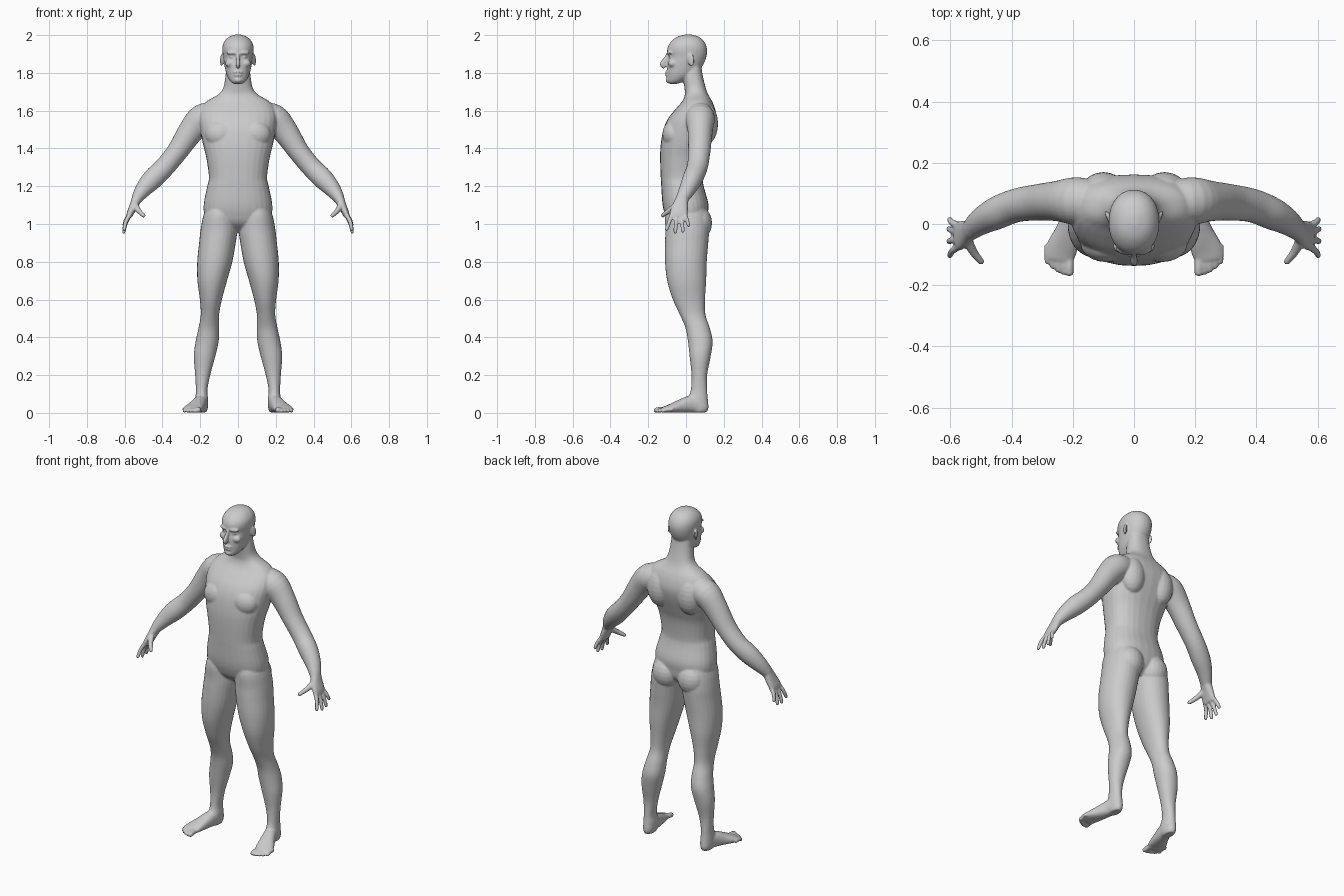
import bpy, bmesh, math
from mathutils import Vector, Matrix

bm = bmesh.new()
Z = Vector((0, 0, 1))


def spline(rows, steps=4):
    """Catmull-Rom interpolation through rows of numbers."""
    out = []
    for i in range(len(rows) - 1):
        p = [rows[max(i - 1, 0)], rows[i], rows[i + 1], rows[min(i + 2, len(rows) - 1)]]
        for k in range(steps):
            t = k / steps
            out.append([0.5 * (2 * b + (c - a) * t + (2 * a - 5 * b + 4 * c - d) * t * t
                               + (3 * b - a - 3 * c + d) * t ** 3) for a, b, c, d in zip(*p)])
    return out + [list(rows[-1])]


def tube(rows, ref, axis=None, side=1, power=2.0, n=28):
    """Loft of rings (x, y, z, a, b): a lies along ref, b across it."""
    rows = spline(rows)
    pts = [Vector(r[:3]) for r in rows]
    rings = []
    for i, r in enumerate(rows):
        t = axis or (pts[min(i + 1, len(pts) - 1)] - pts[max(i - 1, 0)]).normalized()
        u = (ref - t * ref.dot(t)).normalized()
        v = t.cross(u)
        ring = []
        for k in range(n):
            c, s = math.cos(2 * math.pi * k / n), math.sin(2 * math.pi * k / n)
            q = pts[i] + u * r[3] * math.copysign(abs(c) ** (2 / power), c) \
                + v * r[4] * math.copysign(abs(s) ** (2 / power), s)
            ring.append(bm.verts.new((q.x * side, q.y, q.z)))
        rings.append(ring)
    for a, b in zip(rings, rings[1:]):
        for k in range(n):
            bm.faces.new((a[k], a[(k + 1) % n], b[(k + 1) % n], b[k]))
    bm.faces.new(rings[0])
    bm.faces.new(rings[-1])


def stack(rows, side=1, power=2.0):
    """Horizontal rings given as (z, x_min, x_max, y_front, y_back)."""
    tube([((x0 + x1) / 2, (y0 + y1) / 2, z, (x1 - x0) / 2, (y1 - y0) / 2)
          for z, x0, x1, y0, y1 in rows], Vector((1, 0, 0)), Z, side, power)


def ball(x, y, z, rx, ry, rz, turn=0.0, tilt=0.0):
    m = Matrix.Translation((x, y, z)) @ Matrix.Rotation(turn, 4, 'Z') \
        @ Matrix.Rotation(tilt, 4, 'X') @ Matrix.Diagonal((rx, ry, rz, 1))
    bmesh.ops.create_uvsphere(bm, u_segments=20, v_segments=12, radius=1, matrix=m)


def digit(points, r0, r1, side):
    """Finger or toe with a rounded tip."""
    last = len(points) - 1
    tube([(*p, r0 + (r1 - r0) * i / last, r0 + (r1 - r0) * i / last)
          for i, p in enumerate(points)], Vector((0.3, 0.2, 1)) if points[0][2] < 0.5
         else Vector((0, 1, 0.1)), None, side, n=14)
    x, y, z = points[-1]
    ball(x * side, y, z, r1, r1, r1)


# torso and neck
torso = [(0.955, 0.04, -0.03, 0.06), (1.0, 0.15, -0.088, 0.105), (1.05, 0.178, -0.112, 0.115),
         (1.11, 0.181, -0.125, 0.118), (1.2, 0.163, -0.131, 0.094), (1.25, 0.154, -0.134, 0.09),
         (1.35, 0.168, -0.137, 0.102), (1.42, 0.185, -0.134, 0.125), (1.5, 0.2, -0.12, 0.152),
         (1.56, 0.207, -0.094, 0.162), (1.61, 0.198, -0.054, 0.154), (1.65, 0.165, -0.02, 0.138),
         (1.685, 0.106, -0.006, 0.118), (1.72, 0.078, -0.008, 0.105), (1.78, 0.067, -0.015, 0.09),
         (1.84, 0.06, 0.0, 0.08)]
stack([(z, -w, w, f, b) for z, w, f, b in torso], power=2.35)

# head
head = [(1.742, 0.022, -0.09, -0.045), (1.755, 0.04, -0.1, -0.01), (1.785, 0.058, -0.101, 0.04),
        (1.82, 0.068, -0.101, 0.075), (1.85, 0.074, -0.1, 0.095), (1.885, 0.079, -0.093, 0.108),
        (1.92, 0.083, -0.1, 0.112), (1.95, 0.08, -0.091, 0.105), (1.975, 0.066, -0.07, 0.089),
        (1.993, 0.044, -0.042, 0.064), (2.003, 0.014, -0.005, 0.028)]
stack([(z, -w, w, f, b) for z, w, f, b in head], power=2.15)

# nose, lips and chin
tube([(0, -0.09, 1.91, 0.008, 0.01), (0, -0.104, 1.88, 0.009, 0.011),
      (0, -0.121, 1.848, 0.012, 0.018), (0, -0.108, 1.832, 0.008, 0.016)],
     Vector((1, 0, 0)), n=16)
ball(0, -0.128, 1.845, 0.011, 0.011, 0.009)
ball(0, -0.1, 1.803, 0.026, 0.012, 0.006)
ball(0, -0.099, 1.788, 0.023, 0.012, 0.007)
ball(0, -0.094, 1.762, 0.022, 0.014, 0.014)

arm = [(0.12, 0.07, 1.575, 0.07, 0.07), (0.19, 0.075, 1.557, 0.078, 0.077),
       (0.25, 0.075, 1.49, 0.066, 0.068), (0.322, 0.07, 1.383, 0.059, 0.056),
       (0.388, 0.06, 1.302, 0.055, 0.054), (0.45, 0.035, 1.24, 0.053, 0.055),
       (0.5, 0.008, 1.185, 0.044, 0.044), (0.535, -0.02, 1.135, 0.034, 0.03)]
palm = [(0.525, -0.012, 1.155, 0.034, 0.03), (0.537, -0.021, 1.13, 0.034, 0.027),
        (0.553, -0.03, 1.095, 0.042, 0.022), (0.571, -0.039, 1.055, 0.048, 0.018),
        (0.577, -0.04, 1.036, 0.044, 0.014)]
fingers = [(-0.074, (0.602, -0.103, 0.972)), (-0.051, (0.605, -0.056, 0.958)),
           (-0.027, (0.605, -0.016, 0.963)), (-0.005, (0.602, 0.014, 0.993))]
leg = [(1.12, 0.03, 0.15, -0.09, 0.09), (1.05, 0.015, 0.182, -0.11, 0.112),
       (0.97, 0.004, 0.198, -0.109, 0.122), (0.9, 0.012, 0.206, -0.111, 0.118),
       (0.8, 0.03, 0.216, -0.111, 0.11), (0.7, 0.058, 0.215, -0.1, 0.107),
       (0.6, 0.085, 0.202, -0.07, 0.101), (0.52, 0.1, 0.197, -0.033, 0.103),
       (0.45, 0.1, 0.209, -0.003, 0.126), (0.38, 0.102, 0.224, 0.01, 0.141),
       (0.3, 0.12, 0.234, 0.019, 0.131), (0.2, 0.147, 0.227, 0.029, 0.112),
       (0.12, 0.162, 0.223, 0.025, 0.112), (0.07, 0.158, 0.226, 0.008, 0.116),
       (0.025, 0.16, 0.225, 0.01, 0.119), (0.003, 0.168, 0.217, 0.025, 0.108)]
foot = [(0.19, 0.1, 0.034, 0.03, 0.026), (0.192, 0.07, 0.043, 0.042, 0.033),
        (0.2, 0.025, 0.046, 0.045, 0.036), (0.217, -0.03, 0.035, 0.035, 0.043),
        (0.236, -0.08, 0.024, 0.023, 0.051), (0.244, -0.118, 0.017, 0.015, 0.045)]

for s in (1, -1):
    # arm and hand
    tube(arm, Vector((0, 1, 0)), None, s)
    tube(palm, Vector((0, 1, 0)), None, s, 2.3)
    for y, tip in fingers:
        mid = (0.594, (y + tip[1]) / 2, (1.05 + tip[2]) / 2)
        digit([(0.573, y, 1.05), mid, tip], 0.0125, 0.01, s)
    digit([(0.548, -0.045, 1.105), (0.526, -0.09, 1.07), (0.5, -0.123, 1.045)], 0.018, 0.011, s)
    # leg, foot and toes
    stack(leg, s, 2.1)
    tube(foot, Z, None, s, 2.3)
    for i, y in enumerate((-0.157, -0.157, -0.15, -0.138, -0.122)):
        r = 0.0145 if i == 0 else 0.0105
        x = 0.211 + 0.018 * i
        digit([(x + 0.002, y + 0.055, 0.018), (x, y + 0.025, 0.018), (x, y, r)], r, r, s)
    # buttock, shoulder blade and chest muscle
    ball(s * 0.085, 0.062, 1.005, 0.083, 0.076, 0.092)
    ball(s * 0.1, 0.105, 1.53, 0.075, 0.065, 0.11)
    ball(s * 0.09, -0.065, 1.475, 0.085, 0.06, 0.075)
    # ear, brow, cheek and eye
    ball(s * 0.086, 0.026, 1.868, 0.007, 0.02, 0.034, -s * 0.35, 0.15)
    ball(s * 0.033, -0.089, 1.906, 0.03, 0.012, 0.009, s * 0.3)
    ball(s * 0.045, -0.075, 1.85, 0.024, 0.02, 0.02, s * 0.4)
    ball(s * 0.033, -0.079, 1.884, 0.014, 0.013, 0.008)

# fuse all parts into one smooth skin
bmesh.ops.recalc_face_normals(bm, faces=bm.faces[:])
mesh = bpy.data.meshes.new("human_body")
bm.to_mesh(mesh)
bm.free()
body = bpy.data.objects.new("human_body", mesh)
bpy.context.collection.objects.link(body)
fuse = body.modifiers.new("fuse", 'REMESH')
fuse.mode = 'VOXEL'
fuse.voxel_size = 0.005
fuse.use_smooth_shade = True
soften = body.modifiers.new("soften", 'SMOOTH')
soften.factor = 0.5
soften.iterations = 6
